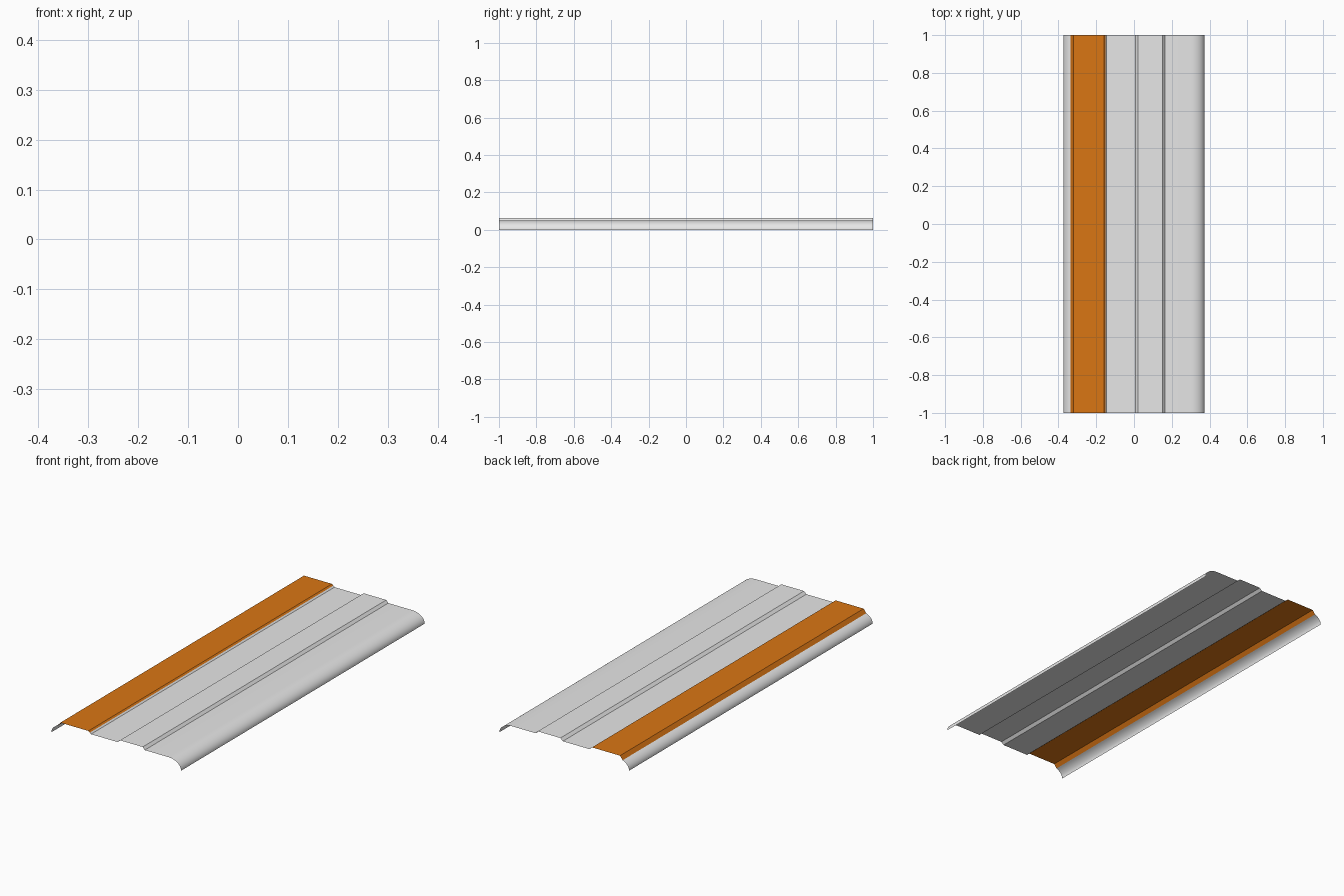
import bpy, bmesh, math

if "Cube" in bpy.data.objects:
    bpy.data.objects.remove(bpy.data.objects["Cube"])

def material(name, rgb):
    m = bpy.data.materials.new(name)
    m.diffuse_color = (*rgb, 1)
    m.use_nodes = True
    m.node_tree.nodes["Principled BSDF"].inputs["Base Color"].default_value = m.diffuse_color
    return m

grey = material("light grey", (0.8, 0.8, 0.8))
orange = material("orange", (0.70, 0.18, 0.007))

LOW, HIGH, EDGE, BEND = 0.051, 0.064, 0.373, 0.30

def sheet(name, profile, mat):
    """Thin sheet: an x-z profile swept along y."""
    bm = bmesh.new()
    rows = [[bm.verts.new((x, y, z)) for x, z in profile] for y in (-1, 1)]
    for i in range(len(profile) - 1):
        bm.faces.new((rows[0][i], rows[0][i + 1], rows[1][i + 1], rows[1][i]))
    me = bpy.data.meshes.new(name)
    bm.to_mesh(me)
    bm.free()
    me.materials.append(mat)
    ob = bpy.data.objects.new(name, me)
    bpy.context.collection.objects.link(ob)
    bpy.context.view_layer.objects.active = ob
    ob.select_set(True)
    bpy.ops.object.shade_smooth_by_angle(angle=math.radians(25))
    ob.select_set(False)

def curl_z(x):
    """Height of the rounded long edge at distance x from the middle."""
    t = max(0.0, (abs(x) - BEND) / (EDGE - BEND))
    return LOW * math.sqrt(max(0.0, 1 - t * t))

def curl(x0, steps=10):
    """Rounded edge points from x0 out to the rim."""
    a0 = math.acos((x0 - BEND) / (EDGE - BEND))
    pts = []
    for i in range(steps + 1):
        a = a0 * (1 - i / steps)
        pts.append((BEND + (EDGE - BEND) * math.cos(a), LOW * math.sin(a)))
    return pts

# left rounded rim, up to the painted rib
left = [(-x, z) for x, z in reversed(curl(0.336))]
sheet("left_rim", left, grey)

# painted raised rib with its two flanks
mid = (-0.152, (LOW + HIGH) / 2)
sheet("painted_rib", [(-0.336, curl_z(0.336)), (-0.321, HIGH), (-0.160, HIGH), mid], orange)

# main deck with the plain raised rib and right rounded rim
deck = [mid, (-0.145, LOW), (0.008, LOW), (0.022, HIGH), (0.152, HIGH), (0.164, LOW)]
sheet("main_deck", deck + curl(BEND), grey)
